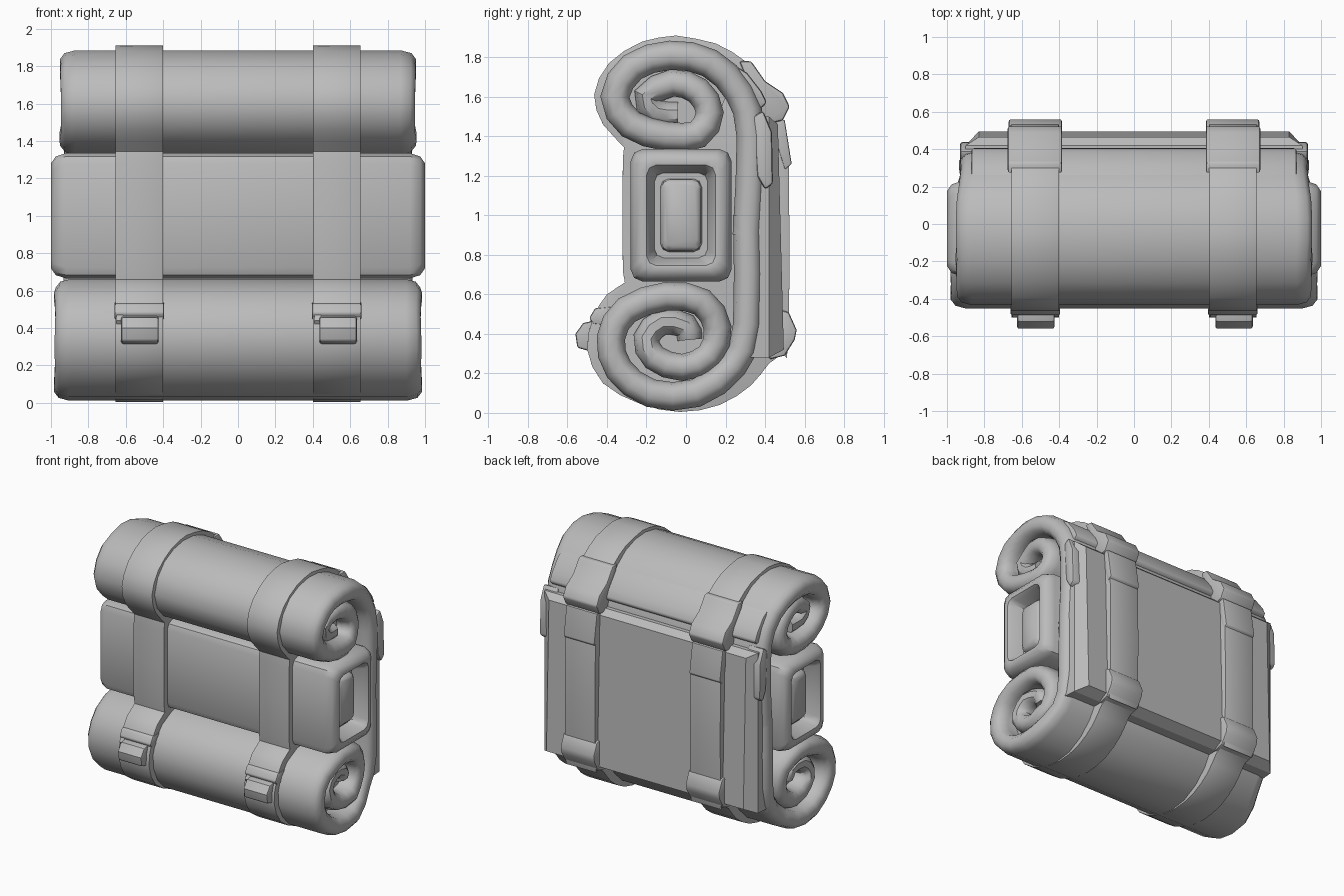
import bpy, bmesh, math, random
from mathutils import Vector

random.seed(4)
if "Cube" in bpy.data.objects:
    bpy.data.objects.remove(bpy.data.objects["Cube"])

grey = bpy.data.materials.new("canvas_grey")
grey.use_nodes = True
grey.diffuse_color = (0.5, 0.5, 0.5, 1)
grey.node_tree.nodes["Principled BSDF"].inputs["Base Color"].default_value = (0.5, 0.5, 0.5, 1)


def finish(name, bm, bevel=0, angle=35):
    bmesh.ops.recalc_face_normals(bm, faces=bm.faces)
    mesh = bpy.data.meshes.new(name)
    bm.to_mesh(mesh)
    bm.free()
    obj = bpy.data.objects.new(name, mesh)
    bpy.context.collection.objects.link(obj)
    mesh.materials.append(grey)
    bpy.ops.object.select_all(action='DESELECT')
    obj.select_set(True)
    bpy.context.view_layer.objects.active = obj
    if bevel:
        mod = obj.modifiers.new("soft_edges", 'BEVEL')
        mod.width = bevel
        mod.segments = 2
        mod.limit_method = 'ANGLE'
        mod.angle_limit = math.radians(50)
        bpy.ops.object.modifier_apply(modifier=mod.name)
    bpy.ops.object.shade_smooth_by_angle(angle=math.radians(angle))


def loft(name, rings, **kw):
    """Skin closed rings of equal length and cap both ends."""
    bm = bmesh.new()
    vs = [[bm.verts.new(p) for p in ring] for ring in rings]
    n = len(vs[0])
    for a, b in zip(vs, vs[1:]):
        for i in range(n):
            j = (i + 1) % n
            bm.faces.new((a[i], a[j], b[j], b[i]))
    bm.faces.new(vs[0])
    bm.faces.new(vs[-1])
    finish(name, bm, **kw)


def prism(name, outline, x0, x1, **kw):
    """Extrude a side outline (y, z) across x."""
    loft(name, [[(x, y, z) for y, z in outline] for x in (x0, x1)], **kw)


def smooth_path(pts, steps=2):
    """Catmull-Rom through the given points."""
    p = [Vector(q) for q in pts]
    p = [2 * p[0] - p[1]] + p + [2 * p[-1] - p[-2]]
    out = []
    for a, b, c, d in zip(p, p[1:], p[2:], p[3:]):
        for s in range(steps):
            t = s / steps
            out.append(0.5 * (2 * b + (c - a) * t + (2 * a - 5 * b + 4 * c - d) * t * t
                              + (3 * b - a - 3 * c + d) * t ** 3))
    return out + [p[-2]]


def rolled_sheet(name, pts, width, half):
    """Thick cloth following a spiral, its inner turns set back at the ends."""
    path = smooth_path(pts)
    rings = []
    for i, c in enumerate(path):
        tan = (path[min(i + 1, len(path) - 1)] - path[max(i - 1, 0)]).normalized()
        nor = Vector((-tan.y, tan.x))
        inner = max(0, i / len(path) - 0.5)
        w = width - 0.17 * inner + random.uniform(-0.005, 0.005)
        # The cloth is narrower down the back
        w -= (width - 0.93) * min(1, max(0, (c.x - 0.05) / 0.2))
        h = half * (1 - 0.25 * inner)
        side = [(w - 0.08, h), (w - 0.025, h * 0.8), (w, h * 0.35), (w, -h * 0.35),
                (w - 0.025, -h * 0.8), (w - 0.08, -h)]
        sect = side + [(-x, t) for x, t in reversed(side)]
        rings.append([(x, c.x + nor.x * t, c.y + nor.y * t) for x, t in sect])
    loft(name, rings, angle=40)


# Blanket rolled at the top and at the bottom
rolled_sheet("upper_roll", [
    (.31, .9), (.33, 1.4), (.27, 1.62), (.12, 1.77), (-.08, 1.81), (-.27, 1.75), (-.36, 1.6),
    (-.28, 1.46), (-.1, 1.4), (.06, 1.41), (.12, 1.52), (.06, 1.63), (-.07, 1.67),
    (-.2, 1.6), (-.15, 1.52), (-.04, 1.51)], 0.95, 0.074)
rolled_sheet("lower_roll", [
    (.31, 1.0), (.31, .45), (.24, .24), (.05, .1), (-.18, .1), (-.34, .22), (-.38, .38),
    (-.3, .52), (-.1, .59), (.08, .56), (.16, .43), (.12, .29), (-.02, .23), (-.16, .28),
    (-.2, .38), (-.12, .46), (0, .44), (.02, .37)], 0.98, 0.072)

# Recessed cores inside the rolls
for label, cy, cz, ry, rz, w in (("upper", -.07, 1.6, .27, .2, .8), ("lower", -.09, .35, .28, .24, .82)):
    prism(label + "_roll_core", [(cy + ry * math.cos(a), cz + rz * math.sin(a))
          for a in (k * math.tau / 12 for k in range(12))], -w, w)


# Folded bundle in the middle with stepped, hollow ends
def bundle_ring(x, inset):
    hy, hz, cut = 0.255 - inset, 0.335 - inset, 0.06 * (1 - 2 * inset)
    quarter = [(hy, hz - cut), (hy - cut * .3, hz - cut * .3), (hy - cut, hz)]
    pts = quarter + [(-y, z) for y, z in reversed(quarter)]
    pts += [(-y, -z) for y, z in pts]
    return [(x, y - 0.025, z + 1.0) for y, z in pts]


stations = [(.94, .175), (.92, .155), (.88, .15), (.88, .12), (.97, .095), (.995, .08),
            (1, .055), (.975, .018), (.92, 0)]
rings = [bundle_ring(x, i) for x, i in stations]
rings += [bundle_ring(-x, i) for x, i in reversed(stations)]
loft("middle_bundle", rings, angle=40)

# Stiff back panel with sloping sides, and the flap that folds down above it
loft("back_panel", [[(-w, y, z0), (w, y, z0), (w, y + dy, z1), (-w, y + dy, z1)]
                    for w, y, dy, z0, z1 in ((.91, .3, 0, .28, 1.5), (.9, .42, 0, .28, 1.5),
                                             (.83, .495, -.03, .32, 1.46))], angle=15)
prism("back_flap", [(.1, 1.78), (.2, 1.79), (.31, 1.72), (.38, 1.63), (.41, 1.57), (.38, 1.54),
                    (.28, 1.56)], -.87, .87, bevel=.015)

strap = [(-.05, 1.91), (-.22, 1.88), (-.39, 1.77), (-.465, 1.61), (-.42, 1.46), (-.32, 1.35),
         (-.32, 1.28), (-.32, .72), (-.31, .66), (-.4, .6), (-.47, .48), (-.5, .32), (-.42, .15),
         (-.23, .045), (-.03, .005), (.17, .04), (.33, .14), (.42, .25), (.49, .3), (.52, .36),
         (.52, 1.27), (.48, 1.38), (.47, 1.52), (.4, 1.68), (.3, 1.78), (.15, 1.87)]
strap = smooth_path(strap + strap[:1])[:-1]
rear_top = [(.27, 1.78), (.33, 1.78), (.4, 1.68), (.49, 1.62), (.525, 1.55), (.49, 1.48), (.4, 1.46)]
rear_tongue = [(.47, 1.5), (.5, 1.48), (.535, 1.26), (.5, 1.23), (.44, 1.42)]
rear_low = [(.48, .52), (.52, .51), (.56, .42), (.55, .37), (.5, .29), (.42, .27), (.42, .4)]
corner_tab = [(.34, 1.5), (.39, 1.53), (.435, 1.42), (.44, 1.16), (.4, 1.13), (.36, 1.2)]
front_bar = [(-.36, .54), (-.46, .53), (-.49, .48), (-.47, .45), (-.38, .44)]
front_tab = [(-.45, .47), (-.52, .455), (-.56, .4), (-.55, .33), (-.48, .31)]

# Straps with their buckles on both sides
for side, s in (("left", 1), ("right", -1)):
    def part(name, outline, a, b, bevel):
        prism(side + "_" + name, outline, *sorted((s * a, s * b)), bevel=bevel)
    part("strap", strap, .4, .655, .012)
    part("rear_upper_buckle", rear_top, .385, .675, .012)
    part("rear_strap_end", rear_tongue, .4, .66, .008)
    part("rear_lower_buckle", rear_low, .385, .67, .012)
    part("rear_corner_tab", corner_tab, .8, .93, .015)
    part("front_buckle_bar", front_bar, .395, .66, .01)
    # The tabs sit off centre, each held by a side pin
    x = 0.535 if s > 0 else -0.525
    prism(side + "_front_buckle_tab", front_tab, x - .1, x + .1, bevel=.012)
    prism(side + "_front_buckle_pin", [(y - .01, z - .04) for y, z in front_bar], x - .125, x - .09)
